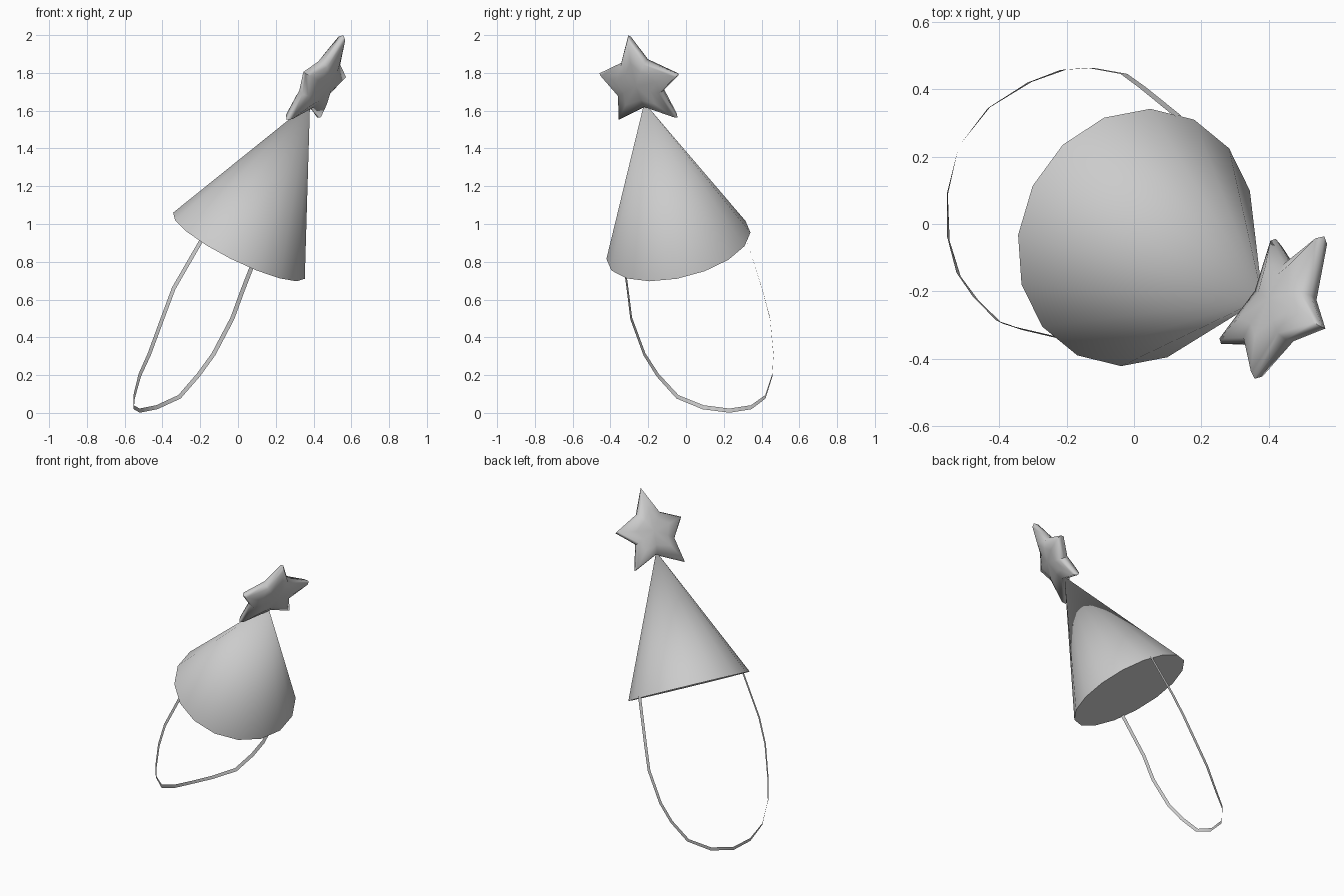
import bpy, bmesh, math
from mathutils import Vector, Matrix

if "Cube" in bpy.data.objects:
    bpy.data.objects.remove(bpy.data.objects["Cube"])

grey = bpy.data.materials.new("soft_grey")
grey.diffuse_color = (0.6, 0.6, 0.6, 1)
grey.use_nodes = True
grey.node_tree.nodes["Principled BSDF"].inputs["Base Color"].default_value = grey.diffuse_color

# Tilted hat frame: centre of the brim, axis of the cone, sideways, star normal
CENTRE = Vector((0.005, -0.04, 0.885))
AXIS = Vector((0.375, -0.18, 0.755)).normalized()
SIDE = Vector((0.447, 0.894, 0))
SIDE = (SIDE - AXIS * SIDE.dot(AXIS)).normalized()
FACE = SIDE.cross(AXIS)
FRAME = Matrix((FACE, SIDE, AXIS)).transposed().to_4x4()
FRAME.translation = CENTRE


def finish(name, bm, angle):
    bmesh.ops.recalc_face_normals(bm, faces=bm.faces)
    me = bpy.data.meshes.new(name)
    bm.to_mesh(me)
    bm.free()
    ob = bpy.data.objects.new(name, me)
    bpy.context.collection.objects.link(ob)
    me.materials.append(grey)
    bpy.ops.object.select_all(action='DESELECT')
    ob.select_set(True)
    bpy.context.view_layer.objects.active = ob
    bpy.ops.object.shade_smooth_by_angle(angle=math.radians(angle))
    return ob


# Cone with a closed base
bm = bmesh.new()
bmesh.ops.create_cone(bm, cap_ends=True, segments=16, radius1=0.39, radius2=0.0,
                      depth=0.865, matrix=Matrix.Translation((0, 0, 0.4325)))
bmesh.ops.remove_doubles(bm, verts=bm.verts, dist=0.0001)
bmesh.ops.transform(bm, matrix=FRAME, verts=bm.verts)
finish("hat_cone", bm, 50)

# Puffy five-pointed star, tips and notches alternating (sideways, along axis)
OUTLINE = [(0, 1.272), (-0.08, 1.105), (-0.225, 1.04), (-0.14, 0.915),
           (-0.175, 0.76), (0.01, 0.845), (0.176, 0.775), (0.125, 0.935),
           (0.245, 1.035), (0.07, 1.12)]
MID = (0.005, 0.995)
bm = bmesh.new()


def star_ring(scale_tip, scale_notch, depth_tip, depth_notch):
    ring = []
    for i, (u, w) in enumerate(OUTLINE):
        s = scale_notch if i % 2 else scale_tip
        d = depth_notch if i % 2 else depth_tip
        ring.append(bm.verts.new((d, MID[0] + (u - MID[0]) * s,
                                  MID[1] + (w - MID[1]) * s)))
    return ring


rings = [star_ring(0.5, 0.6, -0.052, -0.045), star_ring(0.93, 0.93, -0.022, -0.03),
         star_ring(1, 1, 0, 0),
         star_ring(0.93, 0.93, 0.022, 0.03), star_ring(0.5, 0.6, 0.052, 0.045)]
for a, b in zip(rings, rings[1:]):
    for i in range(10):
        j = (i + 1) % 10
        bm.faces.new((a[i], a[j], b[j], b[i]))
for ring, d in ((rings[0], -0.055), (rings[-1], 0.055)):
    hub = bm.verts.new((d, *MID))
    for i in range(10):
        bm.faces.new((ring[i], ring[(i + 1) % 10], hub))
bmesh.ops.transform(bm, matrix=FRAME, verts=bm.verts)
finish("star_topper", bm, 60)

# Chin strap: thin ribbon hanging from two sides of the brim
PATH = [(-0.19, -0.345, 0.92), (-0.34, -0.31, 0.66), (-0.4, -0.29, 0.5),
        (-0.47, -0.22, 0.31), (-0.52, -0.15, 0.2), (-0.55, -0.045, 0.085),
        (-0.553, 0.09, 0.03), (-0.52, 0.23, 0.012), (-0.43, 0.345, 0.03),
        (-0.31, 0.42, 0.085), (-0.21, 0.457, 0.2), (-0.13, 0.463, 0.31),
        (-0.03, 0.445, 0.5), (0.025, 0.405, 0.65), (0.13, 0.32, 0.92)]
PATH = [Vector(p) for p in PATH]
START, LOW, END = Vector((-0.79, 0.39, 0.47)), Vector((0, 0, 1)), Vector((-1, 0, 0))
bm = bmesh.new()
rows = []
for i, p in enumerate(PATH):
    t = (PATH[min(i + 1, 14)] - PATH[max(i - 1, 0)]).normalized()
    d = START.lerp(LOW, i / 7) if i < 7 else LOW.lerp(END, (i - 7) / 7)
    d = (d - t * d.dot(t)).normalized() * 0.011
    rows.append((bm.verts.new(p - d), bm.verts.new(p + d)))
for a, b in zip(rows, rows[1:]):
    bm.faces.new((a[0], a[1], b[1], b[0]))
finish("chin_strap", bm, 40)
